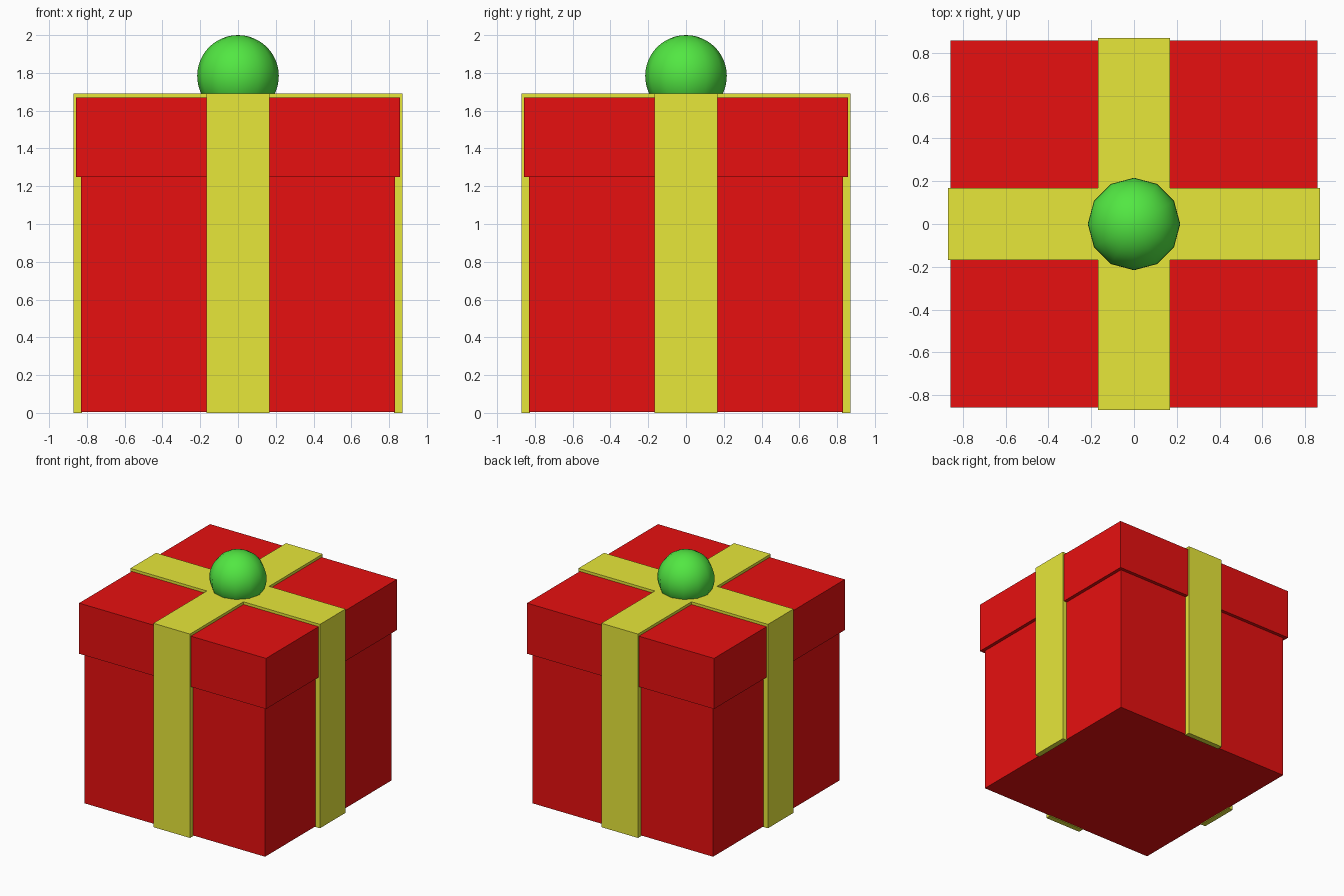
import bpy, bmesh
from mathutils import Matrix, Vector

cube = bpy.data.objects.get("Cube")
if cube:
    bpy.data.objects.remove(cube, do_unlink=True)


def make_material(name, colour):
    mat = bpy.data.materials.new(name)
    mat.use_nodes = True
    mat.diffuse_color = (*colour, 1)
    bsdf = next(n for n in mat.node_tree.nodes if n.type == 'BSDF_PRINCIPLED')
    bsdf.inputs["Base Color"].default_value = (*colour, 1)
    return mat


red = make_material("gift red", (0.8, 0.005, 0.005))
yellow = make_material("ribbon yellow", (0.8, 0.8, 0.042))
green = make_material("bauble green", (0.084, 0.8, 0.055))


def add_object(name, bm, mat):
    bmesh.ops.recalc_face_normals(bm, faces=bm.faces)
    mesh = bpy.data.meshes.new(name)
    bm.to_mesh(mesh)
    bm.free()
    mesh.materials.append(mat)
    obj = bpy.data.objects.new(name, mesh)
    bpy.context.collection.objects.link(obj)
    return obj


def add_box(name, half, bottom, top, mat):
    bm = bmesh.new()
    bmesh.ops.create_cube(bm, size=1)
    bmesh.ops.scale(bm, vec=(2 * half, 2 * half, top - bottom), verts=bm.verts)
    bmesh.ops.translate(bm, vec=(0, 0, (top + bottom) / 2), verts=bm.verts)
    return add_object(name, bm, mat)


def add_ribbon(name, profile, turn):
    """Extrude an x-z profile across the ribbon width, then turn it about z."""
    bm = bmesh.new()
    face = bm.faces.new([bm.verts.new((x, -RIBBON, z)) for x, z in profile])
    new = bmesh.ops.extrude_face_region(bm, geom=[face])["geom"]
    bmesh.ops.translate(bm, vec=(0, 2 * RIBBON, 0),
                        verts=[v for v in new if isinstance(v, bmesh.types.BMVert)])
    bmesh.ops.rotate(bm, cent=Vector(), matrix=Matrix.Rotation(turn, 3, 'Z'), verts=bm.verts)
    return add_object(name, bm, yellow)


# Box and overhanging lid
add_box("gift_box", 0.83, 0.006, 1.3, red)
LID_TOP = 1.67
add_box("box_lid", 0.858, 1.25, LID_TOP, red)

# Ribbon straps: one full loop over the lid, two halves meeting it
RIBBON, OUT, INNER, TOP = 0.168, 0.87, 0.825, 1.692
UNDER = LID_TOP - 0.01
side = [(OUT, TOP), (OUT, 0), (INNER, 0), (INNER, UNDER)]
loop = side + [(-x, z) for x, z in reversed(side)]
half = side + [(RIBBON, UNDER), (RIBBON, TOP)]
QUARTER = 1.5707963
add_ribbon("ribbon_side_to_side", loop, 0)
add_ribbon("ribbon_back", half, QUARTER)
add_ribbon("ribbon_front", half, -QUARTER)

# Round ornament sunk into the ribbon crossing
RADIUS = 0.216
bm = bmesh.new()
bmesh.ops.create_uvsphere(bm, u_segments=12, v_segments=24, radius=RADIUS)
bmesh.ops.translate(bm, vec=(0, 0, 2 - RADIUS), verts=bm.verts)
for f in bm.faces:
    f.smooth = True
add_object("top_ornament", bm, green)
